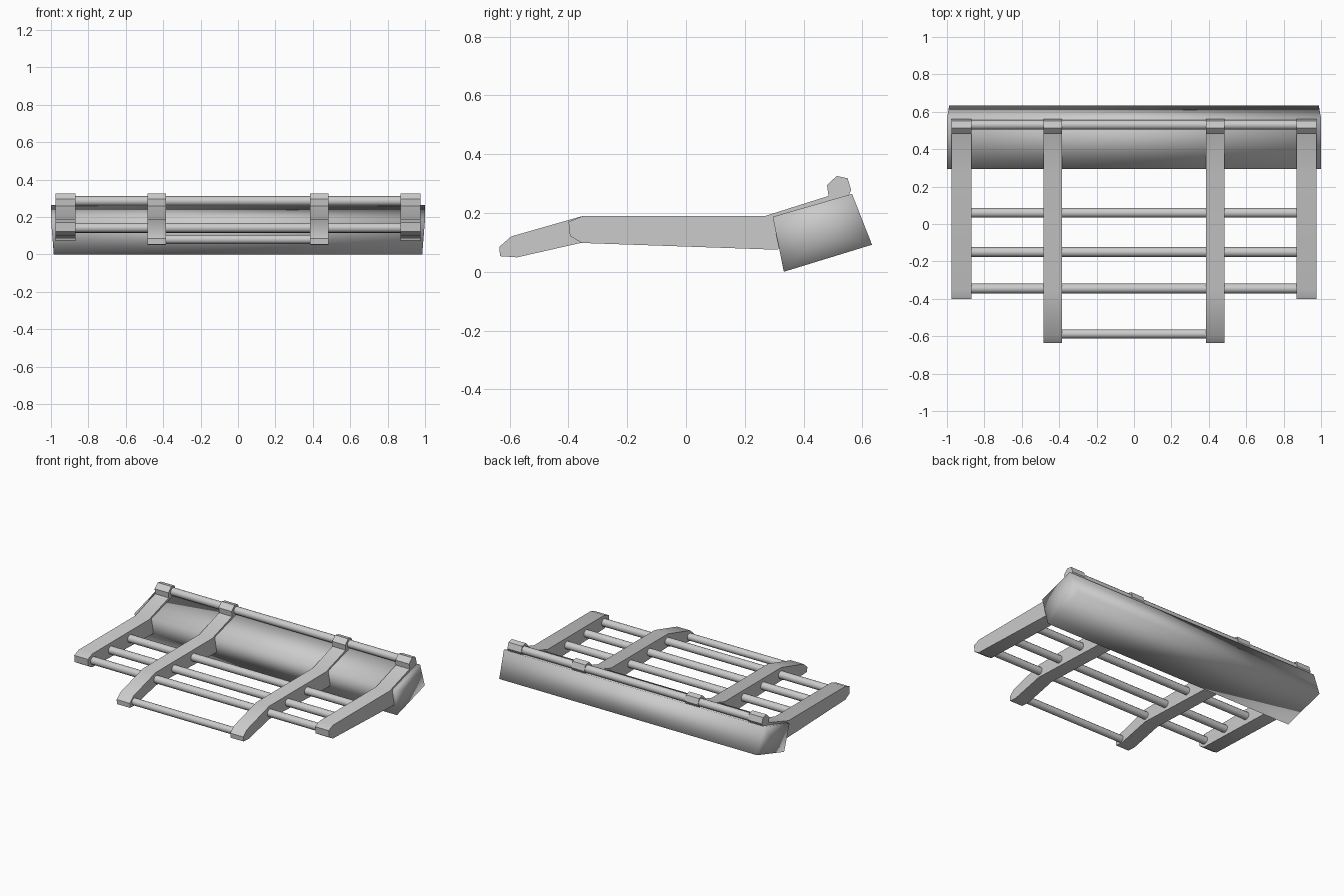
import bpy, bmesh, math

if "Cube" in bpy.data.objects:
    bpy.data.objects.remove(bpy.data.objects["Cube"])


def extrude_profile(name, pts, x0, x1, angle=40):
    """Closed (y, z) profile extruded along x."""
    bm = bmesh.new()
    face = bm.faces.new([bm.verts.new((x0, y, z)) for y, z in pts])
    res = bmesh.ops.extrude_face_region(bm, geom=[face])
    for v in res["geom"]:
        if isinstance(v, bmesh.types.BMVert):
            v.co.x = x1
    return finish(name, bm, angle)


def finish(name, bm, angle):
    bmesh.ops.recalc_face_normals(bm, faces=bm.faces)
    me = bpy.data.meshes.new(name)
    bm.to_mesh(me)
    bm.free()
    ob = bpy.data.objects.new(name, me)
    bpy.context.collection.objects.link(ob)
    bpy.ops.object.select_all(action='DESELECT')
    ob.select_set(True)
    bpy.context.view_layer.objects.active = ob
    if angle is None:
        bpy.ops.object.shade_smooth()
    else:
        bpy.ops.object.shade_smooth_by_angle(angle=math.radians(angle))
    return ob


def rod(name, y, z, half, r=0.026):
    """Round bar across x."""
    n = 12
    pts = [(y + r * math.cos(2 * math.pi * i / n),
            z + r * math.sin(2 * math.pi * i / n)) for i in range(n)]
    return extrude_profile(name, pts, -half, half)


# Four-sided rear beam, soft shaded, with fanned and slightly tapered ends
corners = [(0.295, 0.187, 1.0), (0.565, 0.265, 1.0),
           (0.633, 0.092, 0.988), (0.333, 0.0, 0.985)]
bm = bmesh.new()
rings = []
for s in (-1, 1):
    ring = [bm.verts.new((s * x, y, z)) for y, z, x in corners]
    centre = bm.verts.new((s * 0.98, 0.457, 0.136))
    for i in range(4):
        bm.faces.new((ring[i], ring[(i + 1) % 4], centre))
    rings.append(ring)
for i in range(4):
    j = (i + 1) % 4
    bm.faces.new((rings[0][i], rings[0][j], rings[1][j], rings[1][i]))
finish("rear_beam", bm, None)

# Side rails: shared rear half with the raised hook, two front ends
rear = [(0.27, 0.19), (0.485, 0.258), (0.48, 0.295), (0.513, 0.326),
        (0.55, 0.318), (0.562, 0.278), (0.535, 0.225), (0.31, 0.075)]
long_front = [(-0.35, 0.10), (-0.575, 0.049), (-0.633, 0.053),
              (-0.635, 0.085), (-0.595, 0.12), (-0.35, 0.19)]
short_front = [(-0.355, 0.098), (-0.395, 0.122), (-0.4, 0.17), (-0.35, 0.19)]
for side, s in (("left", -1), ("right", 1)):
    extrude_profile(f"inner_rail_{side}", rear + long_front, s * 0.385, s * 0.485)
    extrude_profile(f"outer_rail_{side}", rear + short_front, s * 0.87, s * 0.975)

# Cross bars
rod("top_bar", 0.53, 0.285, 0.92)
for i, (y, z) in enumerate([(0.06, 0.14), (-0.15, 0.14), (-0.345, 0.142)]):
    rod(f"cross_bar_{i + 1}", y, z, 0.92)
rod("front_bar", -0.588, 0.08, 0.43, 0.024)
